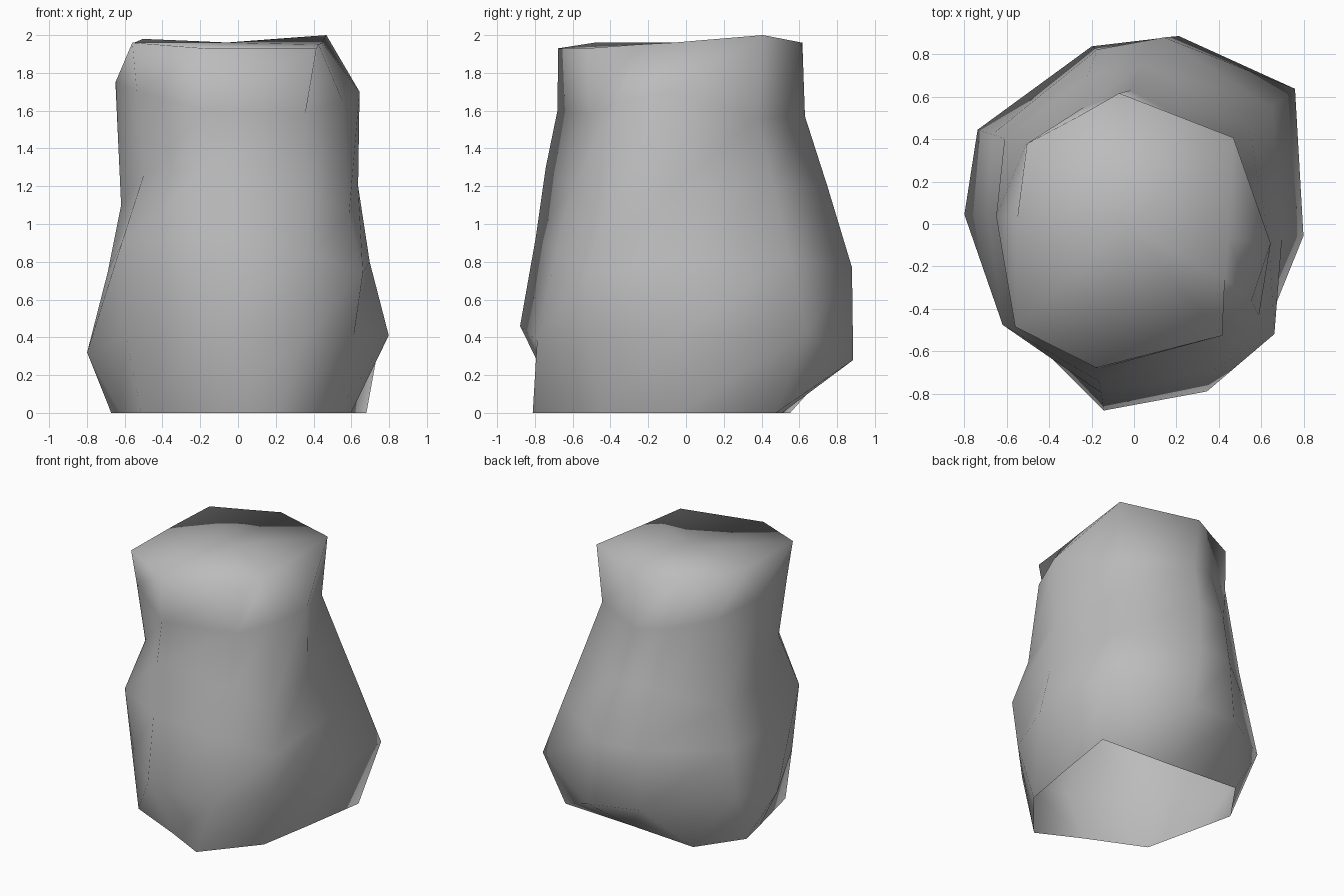
import bpy
import bmesh
from math import cos, sin, radians
from mathutils import Vector

default_cube = bpy.data.objects.get("Cube")
if default_cube:
    bpy.data.objects.remove(default_cube, do_unlink=True)


def make_material(name, color):
    material = bpy.data.materials.new(name)
    material.use_nodes = True
    material.diffuse_color = color
    shader = material.node_tree.nodes["Principled BSDF"]
    shader.inputs["Base Color"].default_value = color
    shader.inputs["Roughness"].default_value = 0.9
    return material


# Ridges of the boulder, counter-clockwise from the +x side.
# Each ridge: its angles at the base, belly and rim, the base radius,
# then (radius, height) pairs up to the rim, in hundredths.
RIDGES = [
    ((-4, -4, -9), 60, [(80, 41), (70, 80), (64, 120), (65, 170), (45, 196)]),
    ((35, 40, 41), 83, [(99, 43), (85, 82), (71, 120), (58, 156), (62, 200)]),
    ((78, 76, 97), 52, [(91, 28), (89, 77), (75, 120), (63, 157), (62, 196)]),
    ((129, 97, 118), 71, [(86, 32), (84, 77), (73, 120), (60, 160), (57, 197)]),
    ((161, 149, 143), 71, [(86, 42), (79, 75), (73, 104), (63, 167), (63, 198)]),
    ((180, 176, 177), 62, [(80, 32), (69, 75), (62, 110), (65, 175), (55, 196)]),
    ((222, 216, 221), 69, [(73, 40), (78, 89), (64, 126), (70, 170), (74, 196)]),
    ((262, 261, 255), 66, [(89, 46), (81, 93), (76, 130), (70, 160), (70, 193)]),
    ((285, 294, 309), 84, [(86, 38), (78, 85), (70, 120), (62, 158), (67, 193)]),
    ((320, 320, 329), 69, [(80, 41), (84, 74), (73, 105), (66, 165), (50, 195)]),
]
BELLY_HEIGHT = 40
RIM_HEIGHT = 200


def ridge_point(angles, radius, height):
    base, belly, rim = angles
    if height < BELLY_HEIGHT:
        angle = base + (belly - base) * height / BELLY_HEIGHT
    else:
        blend = (height - BELLY_HEIGHT) / (RIM_HEIGHT - BELLY_HEIGHT)
        angle = belly + (rim - belly) * blend
    angle = radians(angle)
    return Vector((radius * cos(angle), radius * sin(angle), height)) / 100


def build_boulder(name, ridges, material):
    bm = bmesh.new()
    columns = [
        [bm.verts.new(ridge_point(angles, radius, height))
         for radius, height in [(foot, 0)] + profile]
        for angles, foot, profile in ridges
    ]

    # Side walls, skinned between neighbouring ridges; the underside is open
    for index, left in enumerate(columns):
        right = columns[(index + 1) % len(columns)]
        for level in range(len(left) - 1):
            bm.faces.new((left[level], right[level],
                          right[level + 1], left[level + 1]))

    # Nearly flat crown
    rim = [column[-1] for column in columns]
    crown = bm.verts.new(sum((vert.co for vert in rim), Vector()) / len(rim))
    for index, vert in enumerate(rim):
        bm.faces.new((vert, rim[(index + 1) % len(rim)], crown))

    for face in bm.faces:
        face.smooth = True

    mesh = bpy.data.meshes.new(name)
    bm.to_mesh(mesh)
    bm.free()
    mesh.materials.append(material)
    boulder = bpy.data.objects.new(name, mesh)
    bpy.context.scene.collection.objects.link(boulder)
    return boulder


stone_grey = make_material("stone_grey", (0.5, 0.5, 0.5, 1))
build_boulder("boulder", RIDGES, stone_grey)
